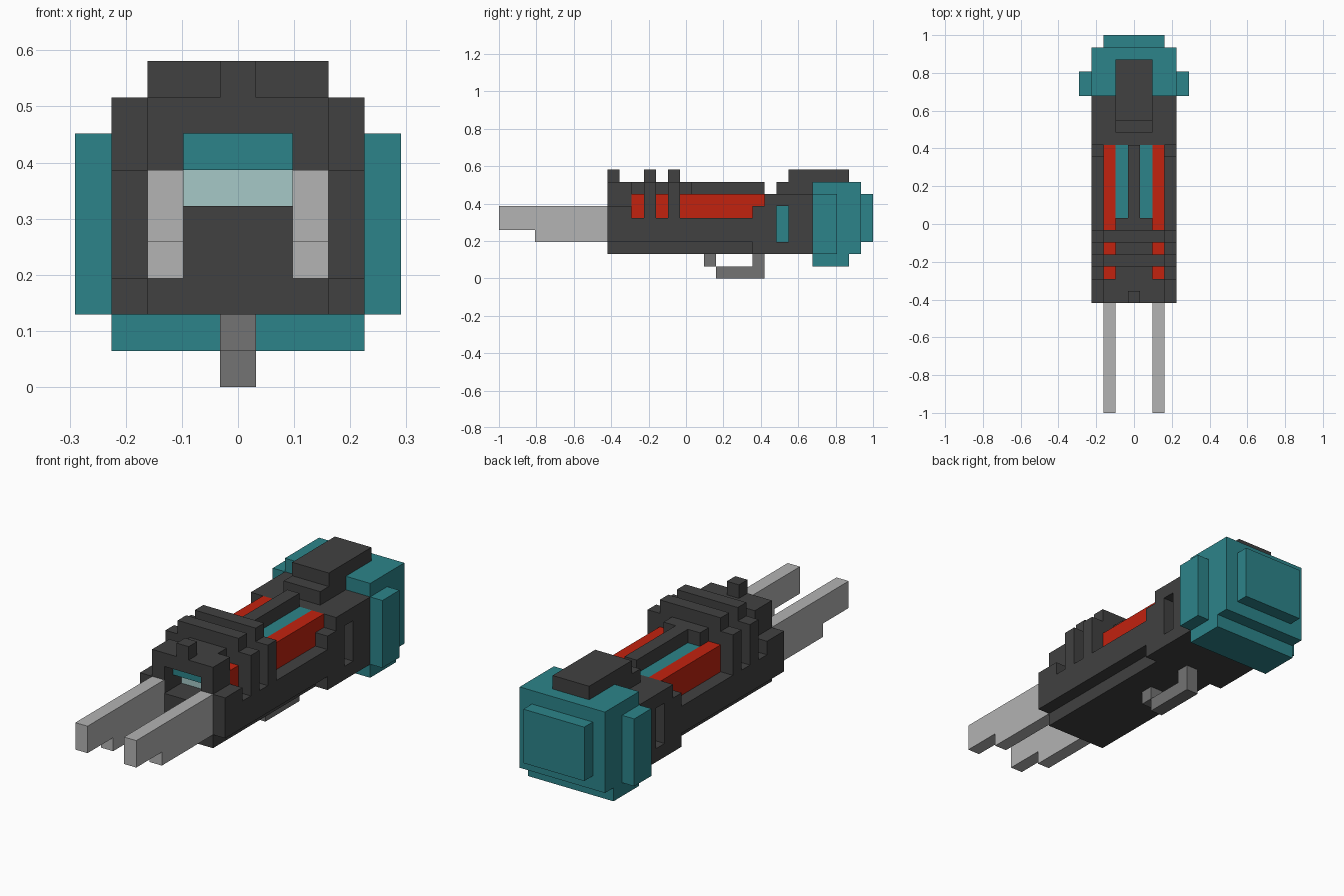
import bpy
import bmesh

cube = bpy.data.objects.get("Cube")
if cube:
    bpy.data.objects.remove(cube, do_unlink=True)

U = 2 / 31          # one block; the model is 31 blocks long, 9 wide, 9 high
Y0 = 15.5           # block rows are counted from the front tip


def linear(c):
    c /= 255
    return c / 12.92 if c <= 0.04045 else ((c + 0.055) / 1.055) ** 2.4


def material(name, r, g, b):
    m = bpy.data.materials.new(name)
    col = (linear(r), linear(g), linear(b), 1)
    m.diffuse_color = col
    m.use_nodes = True
    bsdf = next(n for n in m.node_tree.nodes if n.type == 'BSDF_PRINCIPLED')
    bsdf.inputs["Base Color"].default_value = col
    return m


DARK = material("dark_grey", 65, 65, 65)
TEAL = material("teal", 44, 132, 138)
PALE = material("pale_teal", 166, 200, 199)
RED = material("red", 194, 34, 15)
STEEL = material("light_grey", 179, 179, 179)
GREY = material("mid_grey", 115, 115, 115)


def profile(name, mat, x0, x1, outline, mirror=False):
    """Extrude a side outline of (y, z) block coordinates from x0 to x1."""
    bm = bmesh.new()
    face = bm.faces.new([bm.verts.new((x0 * U, (y - Y0) * U, z * U)) for y, z in outline])
    ext = bmesh.ops.extrude_face_region(bm, geom=[face])
    verts = [v for v in ext["geom"] if isinstance(v, bmesh.types.BMVert)]
    bmesh.ops.translate(bm, verts=verts, vec=((x1 - x0) * U, 0, 0))
    bmesh.ops.recalc_face_normals(bm, faces=bm.faces[:])
    mesh = bpy.data.meshes.new(name)
    bm.to_mesh(mesh)
    bm.free()
    mesh.materials.append(mat)
    ob = bpy.data.objects.new(name, mesh)
    bpy.context.collection.objects.link(ob)
    if mirror:
        mod = ob.modifiers.new("Mirror", 'MIRROR')
        mod.use_mirror_merge = False
    return ob


def box(name, mat, x0, x1, y0, y1, z0, z1, mirror=False):
    return profile(name, mat, x0, x1, [(y0, z0), (y1, z0), (y1, z1), (y0, z1)], mirror)


# Front prongs, stepped underneath
profile("prong", STEEL, 1.5, 2.5, [(0, 4), (3, 4), (3, 3), (9, 3), (9, 6), (0, 6)], True)

# Main body core
profile("body_core", DARK, -2.5, 2.5,
        [(9, 2), (26, 2), (26, 7), (22, 7), (22, 5), (9, 5)])

# Side armour with two upright ribs and an open window for the red cells
profile("side_armour", DARK, 2.5, 3.5,
        [(9, 3), (21, 3), (21, 2), (23, 2), (23, 7), (22, 7), (22, 6), (21, 6), (21, 5),
         (15, 5), (15, 8), (14, 8), (14, 5), (13, 5), (13, 8), (12, 8), (12, 5),
         (11, 5), (11, 6), (9, 6)], True)

# Rear side armour around the vent slot, with a teal plate inside the slot
profile("rear_armour", DARK, 2.5, 3.5,
        [(23, 2), (26, 2), (26, 7), (23, 7), (23, 6), (24, 6), (24, 3), (23, 3)], True)
box("vent_plate", TEAL, 2.5, 2.6, 23, 24, 3, 6, True)

# Front arch and sight
box("arch_post", DARK, 1.5, 2.5, 9, 11, 5, 7, True)
box("arch_top", DARK, -2.5, 2.5, 9, 11, 7, 8)
box("front_sight", DARK, -0.5, 0.5, 9, 10, 8, 9)

# Inner coils and red cells
box("upper_coil", TEAL, -1.5, 1.5, 10, 22, 6, 7)
box("lower_coil", PALE, -1.5, 1.5, 11, 22, 5, 6)
box("red_cell", RED, 1.5, 2.5, 11, 22, 5, 7, True)

# Top spine and cross ribs
box("wide_spine", DARK, -1.5, 1.5, 11, 16, 7, 8)
box("narrow_spine", DARK, -0.5, 0.5, 16, 22, 7, 8)
for i, y in enumerate((12, 14)):
    box(f"cross_rib_{i + 1}", DARK, -2.5, 2.5, y, y + 1, 7, 9)

# Rear top housing
profile("top_housing", DARK, -1.5, 1.5,
        [(23, 7), (26, 7), (26, 8), (29, 8), (29, 9), (24, 9), (24, 8), (23, 8)])

# Rear cap with side pads and back plate
profile("rear_cap", TEAL, -3.5, 3.5,
        [(26, 1), (29, 1), (29, 2), (30, 2), (30, 8), (26, 8)])
box("side_pad", TEAL, 3.5, 4.5, 26, 28, 2, 7, True)
box("back_plate", TEAL, -2.5, 2.5, 30, 31, 3, 7)

# Handle loop under the body
box("trigger", GREY, -0.5, 0.5, 17, 18, 1, 2)
profile("trigger_guard", GREY, -0.5, 0.5,
        [(18, 0), (22, 0), (22, 2), (21, 2), (21, 1), (18, 1)])
